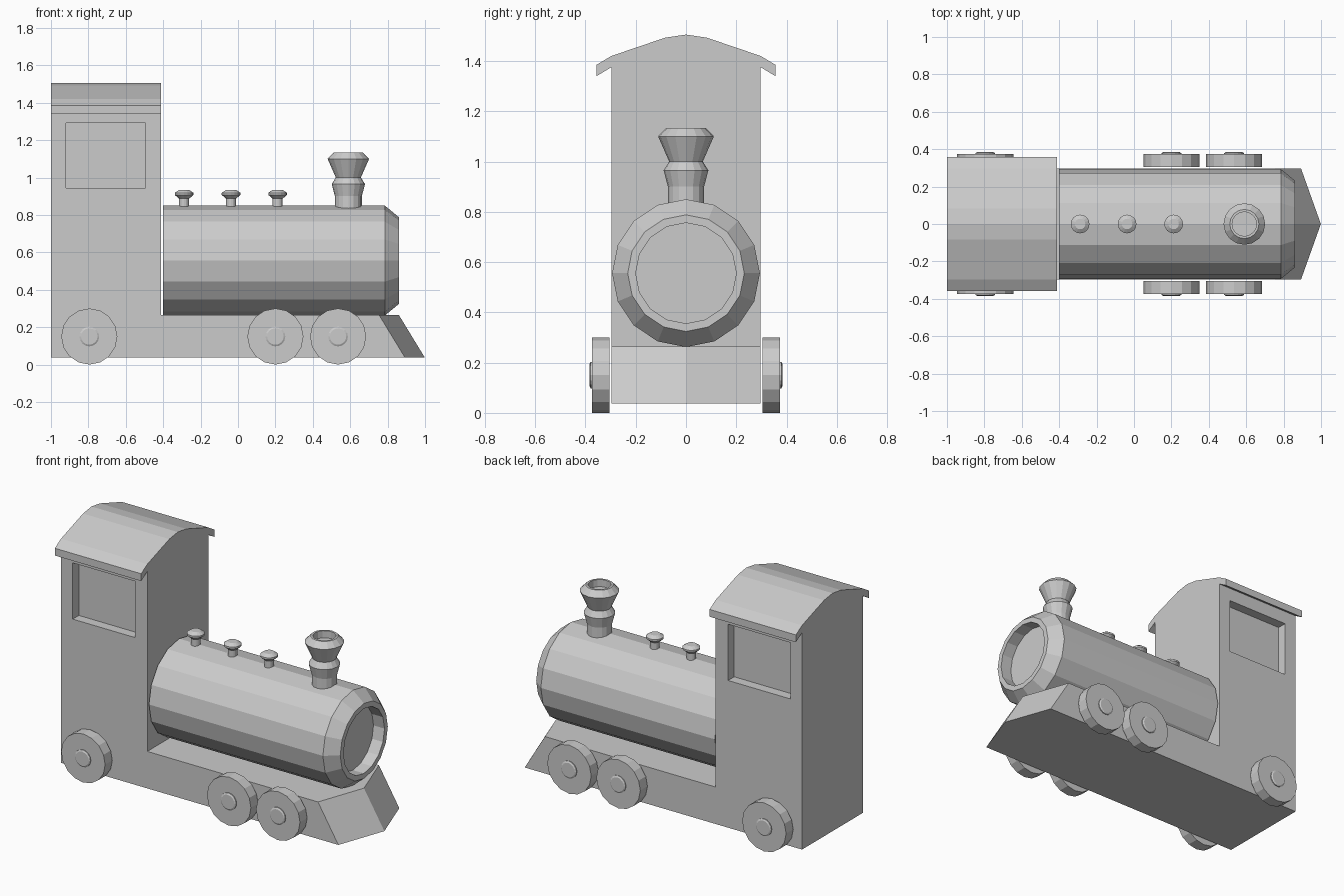
import bpy, bmesh
from math import cos, sin, tau
from mathutils import Vector

if "Cube" in bpy.data.objects:
    bpy.data.objects.remove(bpy.data.objects["Cube"])


def make_object(name, bm):
    bmesh.ops.recalc_face_normals(bm, faces=bm.faces[:])
    mesh = bpy.data.meshes.new(name)
    bm.to_mesh(mesh)
    bm.free()
    ob = bpy.data.objects.new(name, mesh)
    bpy.context.collection.objects.link(ob)
    return ob


def loft(name, rings):
    """Skin a list of equally sized closed rings and cap both ends."""
    bm = bmesh.new()
    loops = [[bm.verts.new(p) for p in ring] for ring in rings]
    for a, b in zip(loops, loops[1:]):
        for i in range(len(a)):
            j = (i + 1) % len(a)
            bm.faces.new((a[i], a[j], b[j], b[i]))
    bm.faces.new(loops[0][::-1])
    bm.faces.new(loops[-1])
    return make_object(name, bm)


def lathe(name, profile, origin, axis, sides=16):
    """Spin (radius, height) points around the given axis."""
    o, axis = Vector(origin), Vector(axis)
    u = Vector((0, 1, 0)) if axis.x else Vector((1, 0, 0))
    v = axis.cross(u)
    turns = [tau * i / sides for i in range(sides)]
    return loft(name, [[o + axis * h + (u * cos(t) + v * sin(t)) * r for t in turns]
                       for r, h in profile])


W = 0.297          # half width of the body
BOTTOM = 0.037     # underside of the body

# Cab with curved, overhanging roof
half = [(W, BOTTOM), (W, 1.375), (0.357, 1.339), (0.357, 1.384), (W, 1.42),
        (0.15, 1.47), (0.082, 1.493)]
section = half + [(0, 1.505)] + [(-y, z) for y, z in reversed(half)]
cab = loft("cab", [[(x, y, z) for y, z in section] for x in (-1.0, -0.411)])

# Recessed side windows
for side in (-1, 1):
    y0, y1 = side * (W - 0.06), side * (W + 0.1)
    cutter = loft("window_cutter", [[(-0.92, y, 0.945), (-0.495, y, 0.945),
                                     (-0.495, y, 1.292), (-0.92, y, 1.292)] for y in (y0, y1)])
    cutter.hide_render = True
    mod = cab.modifiers.new("window", 'BOOLEAN')
    mod.object, mod.operation, mod.solver = cutter, 'DIFFERENCE', 'EXACT'
    bpy.context.view_layer.objects.active = cab
    bpy.ops.object.modifier_apply(modifier=mod.name)
    bpy.data.objects.remove(cutter)

# Chassis with pointed, sloping front plough
loft("chassis", [[(-0.411, -W, z), (corner, -W, z), (corner + 0.106, 0, z),
                  (corner, W, z), (-0.411, W, z)]
                 for z, corner in ((BOTTOM, 0.893), (0.265, 0.754))])

# Boiler with chamfered, recessed front
lathe("boiler", [(0.294, -0.402), (0.294, 0.785), (0.232, 0.86), (0.2, 0.86), (0.2, 0.785)],
      (0, 0, 0.556), (1, 0, 0))

# Chimney with collar and hollow top
lathe("chimney", [(0.072, 0.82), (0.072, 0.90), (0.089, 0.965), (0.067, 1.0),
                  (0.111, 1.1), (0.078, 1.134), (0.065, 1.134), (0.065, 1.09)],
      (0.59, 0, 0), (0, 0, 1))

# Valves along the boiler top
for x in (-0.288, -0.037, 0.212):
    lathe("valve", [(0.027, 0.83), (0.027, 0.887), (0.05, 0.907), (0.05, 0.918), (0.028, 0.933)],
          (x, 0, 0), (0, 0, 1))

# Wheels with raised hubs
for x in (-0.795, 0.2, 0.535):
    for side in (-1, 1):
        lathe("wheel", [(0.15, 0.304), (0.15, 0.374), (0.053, 0.374), (0.053, 0.379), (0.044, 0.384)],
              (x, 0, 0.15), (0, side, 0))
